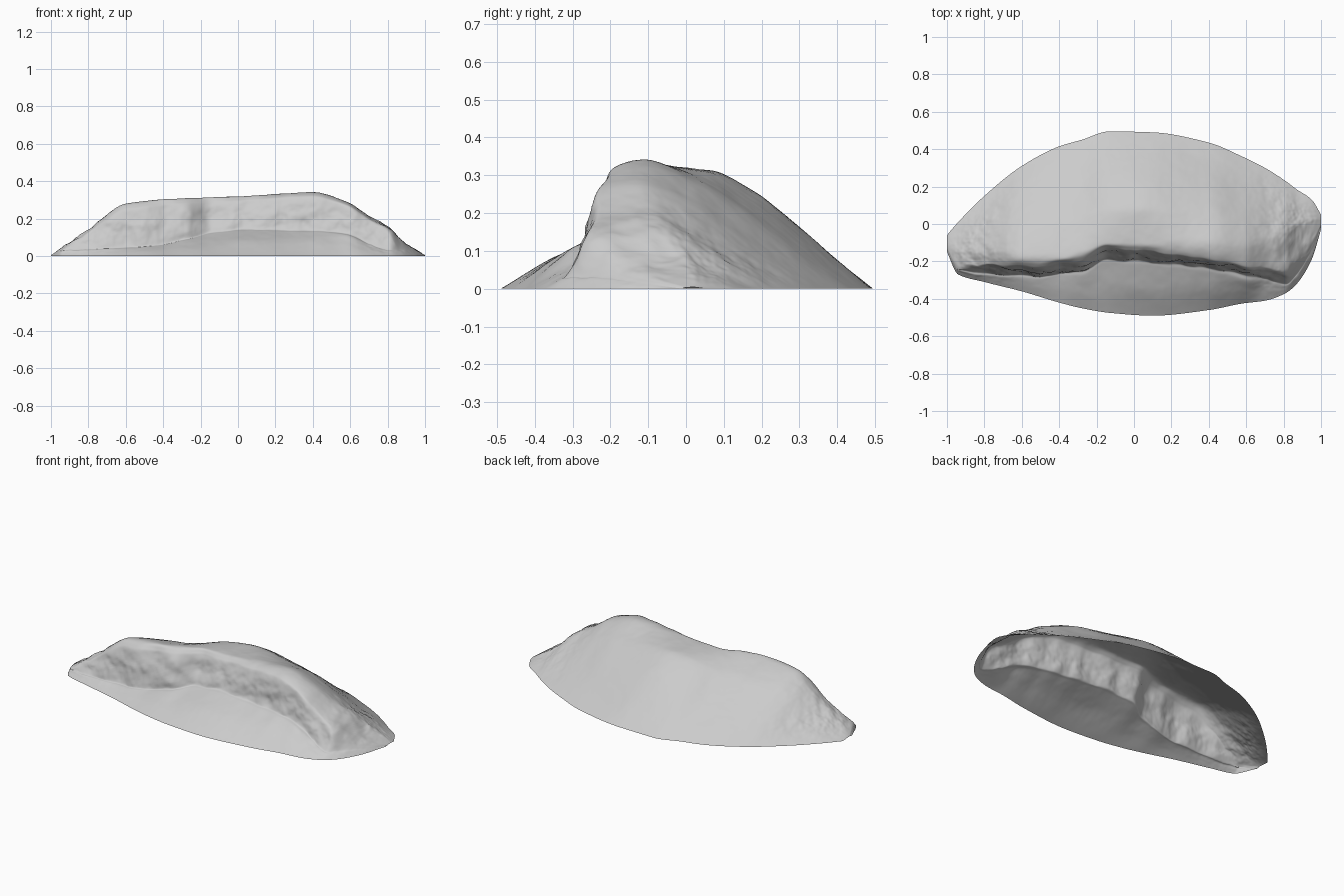
import bpy, math
from mathutils import Vector, noise

if "Cube" in bpy.data.objects:
    bpy.data.objects.remove(bpy.data.objects["Cube"])

# Stations along the mound: x, front edge y, cliff foot y, cliff foot z,
# cliff lip y, crest z, crest y, back edge y
STATIONS = [
    (-1.00, -0.15, -0.14, 0.00, -0.13, 0.004, -0.12, -0.06),
    (-0.94, -0.27, -0.24, 0.03, -0.215, 0.045, -0.16, 0.01),
    (-0.80, -0.31, -0.265, 0.035, -0.215, 0.14, -0.16, 0.15),
    (-0.60, -0.36, -0.28, 0.045, -0.225, 0.28, -0.18, 0.31),
    (-0.40, -0.42, -0.27, 0.06, -0.215, 0.305, -0.18, 0.415),
    (-0.28, -0.45, -0.25, 0.09, -0.19, 0.308, -0.15, 0.45),
    (-0.13, -0.475, -0.19, 0.13, -0.13, 0.314, -0.10, 0.495),
    (0.10, -0.49, -0.205, 0.14, -0.145, 0.325, -0.10, 0.49),
    (0.40, -0.46, -0.235, 0.14, -0.19, 0.34, -0.11, 0.435),
    (0.58, -0.425, -0.27, 0.12, -0.22, 0.29, -0.13, 0.36),
    (0.70, -0.41, -0.29, 0.065, -0.23, 0.215, -0.12, 0.30),
    (0.81, -0.37, -0.325, 0.03, -0.25, 0.15, -0.08, 0.23),
    (0.87, -0.32, -0.27, 0.03, -0.19, 0.085, -0.02, 0.185),
    (0.95, -0.19, -0.14, 0.02, -0.09, 0.035, 0.01, 0.13),
    (1.00, -0.03, -0.01, 0.00, 0.0, 0.004, 0.02, 0.05),
]
NX, NV = 280, 120
# Back slope from crest to edge: fraction, height on the shoulders, height in the middle
BACK = [(0.27, 0.83, 0.97), (0.47, 0.61, 0.80), (0.72, 0.32, 0.43), (0.86, 0.16, 0.21), (1, 0, 0)]


def smooth(xs, ys, x):
    """Monotone cubic interpolation."""
    n = len(xs)
    i = max(k for k in range(n - 1) if xs[k] <= x or k == 0)
    d = [(ys[k + 1] - ys[k]) / (xs[k + 1] - xs[k]) for k in range(n - 1)]

    def slope(k):
        if k == 0:
            return d[0]
        if k == n - 1:
            return d[-1]
        a, b = d[k - 1], d[k]
        return 2 * a * b / (a + b) if a * b > 0 else 0.0
    h = xs[i + 1] - xs[i]
    t = min(max((x - xs[i]) / h, 0), 1)
    return ((2*t**3 - 3*t*t + 1) * ys[i] + (t**3 - 2*t*t + t) * h * slope(i)
            + (3*t*t - 2*t**3) * ys[i + 1] + (t**3 - t*t) * h * slope(i + 1))


def section(x):
    """Cross-section knots (v, y, z) from the front edge to the back edge."""
    cols = list(zip(*STATIONS))
    yf, yk, zk, yl, zc, yc, yb = [smooth(cols[0], c, x) for c in cols[1:]]
    wob = 0.012 * noise.noise(Vector((x * 9, 3.1, 0))) * min(1, zc / 0.2)
    yk, yl = yk + wob, yl + wob
    mid = math.exp(-((x - 0.02) / 0.26) ** 2)
    pts = [(0, yf, 0), (0.08, (yf + yk) / 2, zk * 0.57),
           (0.16, yk - 0.02 * min(1, zk / 0.1), zk * 0.94), (0.20, yk, zk),
           (0.30, yk + (yl - yk) * 0.45, zk + (zc - zk) * 0.5),
           (0.38, yl, zk + (zc - zk) * 0.89), (0.48, yc, zc)]
    pts += [(0.48 + 0.52 * t, yc + (yb - yc) * t, zc * (a + (b - a) * mid))
            for t, a, b in BACK]
    return list(zip(*pts))


verts, faces = [], []
for i in range(NX + 1):
    x = -math.cos(math.pi * i / NX) * 0.6 + (2 * i / NX - 1) * 0.4
    vs, ys, zs = section(x)
    for j in range(NV + 1):
        v = j / NV
        y, z = smooth(vs, ys, v), smooth(vs, zs, v)
        # Rock roughness: strongest on the cliff and the two ends
        p = Vector((x, y, z))
        fade = min(1, z / 0.06)
        cliff = math.exp(-((v - 0.28) / 0.09) ** 2)
        ends = min(1, max(0, (abs(x) - 0.6) / 0.25))
        broad = noise.noise(p * 4.5 + Vector((5, 1, 2)))
        fine = noise.fractal(p * 13, 0.8, 2.1, 3)
        z += fade * (0.006 * broad + fine * (0.0015 + 0.007 * ends))
        y += fade * cliff * (0.016 * noise.noise(p * 11) + 0.008 * fine)
        verts.append((x, y, max(0, z)))
for i in range(NX):
    for j in range(NV):
        a = i * (NV + 1) + j
        faces.append((a, a + NV + 1, a + NV + 2, a + 1))

# Open-bottomed rock shell
mesh = bpy.data.meshes.new("rock_mound")
mesh.from_pydata(verts, [], faces)
mesh.update()
rock = bpy.data.objects.new("rock_mound", mesh)
bpy.context.collection.objects.link(rock)
bpy.context.view_layer.objects.active = rock
rock.select_set(True)
bpy.ops.object.shade_smooth_by_angle(angle=math.radians(50))
